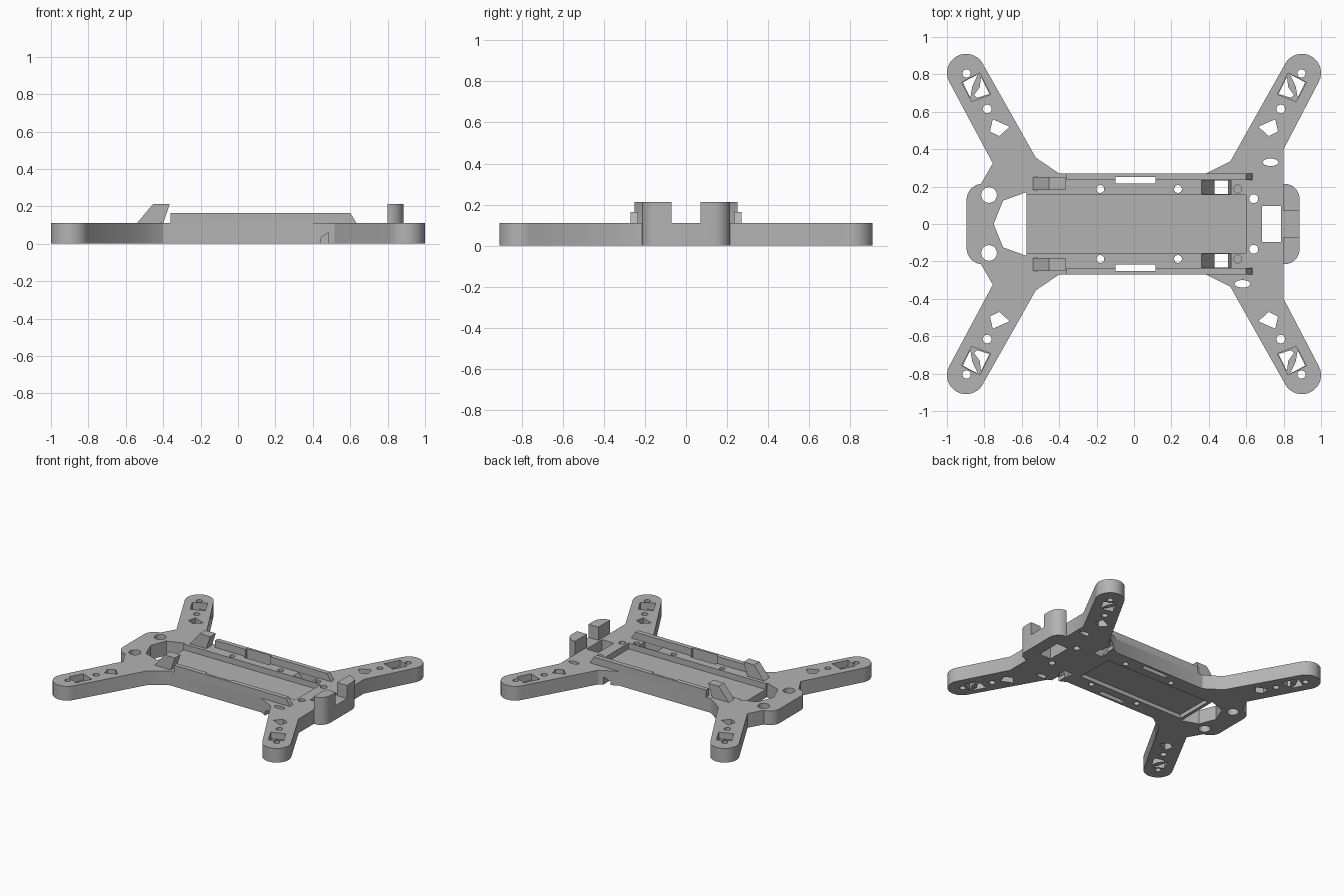
import bpy, bmesh, math

if "Cube" in bpy.data.objects:
    bpy.data.objects.remove(bpy.data.objects["Cube"], do_unlink=True)

grey = bpy.data.materials.new("plain_grey")
grey.use_nodes = True
grey.diffuse_color = (0.45, 0.45, 0.45, 1)
grey.node_tree.nodes["Principled BSDF"].inputs["Base Color"].default_value = (0.45, 0.45, 0.45, 1)

THICK = 0.11


def arc(cx, cy, r, a0, a1, n=16, ry=None):
    angles = [math.radians(a0 + (a1 - a0) * i / n) for i in range(n + 1)]
    return [(cx + r * math.cos(a), cy + (ry or r) * math.sin(a)) for a in angles]


def ring(cx, cy, r, ry=None):
    return arc(cx, cy, r, 0, 360, 24, ry)[:-1]


def rect(x0, x1, y0, y1):
    return [(x0, y0), (x1, y0), (x1, y1), (x0, y1)]


def mirror(points, sx, sy):
    return [(x * sx, y * sy) for x, y in points]


def prism(bm, points, lo, hi, axis="z"):
    """Extrude a 2D profile along z, or an x-z profile along y."""
    place = (lambda p, h: (p[0], p[1], h)) if axis == "z" else (lambda p, h: (p[0], h, p[1]))
    a = [bm.verts.new(place(p, lo)) for p in points]
    b = [bm.verts.new(place(p, hi)) for p in points]
    n = len(points)
    faces = [bm.faces.new(a), bm.faces.new(b)]
    faces += [bm.faces.new((a[i], a[(i + 1) % n], b[(i + 1) % n], b[i])) for i in range(n)]
    bmesh.ops.recalc_face_normals(bm, faces=faces)


def make(name, bm):
    mesh = bpy.data.meshes.new(name)
    bm.to_mesh(mesh)
    bm.free()
    mesh.materials.append(grey)
    obj = bpy.data.objects.new(name, mesh)
    bpy.context.collection.objects.link(obj)
    return obj


def solid(name, points, lo, hi, axis="z"):
    bm = bmesh.new()
    prism(bm, points, lo, hi, axis)
    return make(name, bm)


def activate(obj):
    bpy.ops.object.select_all(action="DESELECT")
    obj.select_set(True)
    bpy.context.view_layer.objects.active = obj


def cut(obj, cutter):
    activate(obj)
    mod = obj.modifiers.new("cut", "BOOLEAN")
    mod.operation = "DIFFERENCE"
    mod.solver = "EXACT"
    mod.object = cutter
    bpy.ops.object.modifier_apply(modifier=mod.name)


# Frame outline: one half, then its mirror image
half = arc(0.805, 0.135, 0.08, 0, 90, 8) + [(0.8, 0.215), (0.8, 0.4)]
half += arc(0.898, 0.808, 0.102, -28, 152)
half += [(0.515, 0.335), (0.385, 0.27), (-0.4, 0.27), (-0.525, 0.355)]
half += arc(-0.898, 0.808, 0.102, 28, 208)
half += [(-0.755, 0.325), (-0.815, 0.22)] + arc(-0.81, 0.13, 0.085, 95, 180, 8)
frame = solid("frame", half + mirror(half, 1, -1)[::-1], 0, THICK)

# Holes that go right through
bm = bmesh.new()
through = [
    rect(0.685, 0.785, -0.095, 0.095),
    [(-0.575, 0.17), (-0.70, 0.125), (-0.75, 0), (-0.70, -0.125), (-0.575, -0.17)],
    ring(0.73, 0.33, 0.042, 0.02),
    ring(0.58, -0.32, 0.042, 0.02),
]
arm_holes = [
    ring(0.895, 0.805, 0.022),
    ring(0.785, 0.615, 0.023),
    [(0.665, 0.52), (0.755, 0.56), (0.77, 0.495), (0.72, 0.47)],
    [(0.772, 0.695), (0.818, 0.785), (0.825, 0.73), (0.855, 0.69), (0.84, 0.675)],
    [(0.835, 0.80), (0.915, 0.757), (0.875, 0.675), (0.865, 0.735)],
]
for sx in (-1, 1):
    for sy in (-1, 1):
        through += [mirror(h, sx, sy) for h in arm_holes]
side_holes = [
    ring(-0.775, 0.155, 0.042), ring(-0.18, 0.187, 0.021), ring(0.235, 0.187, 0.021),
    ring(0.64, 0.135, 0.024), rect(-0.1, 0.115, 0.217, 0.252),
]
for sy in (-1, 1):
    through += [mirror(h, 1, sy) for h in side_holes]
    # Sloped strap slots
    slot = [(0.36, 0.111), (0.36, 0.11), (0.43, 0), (0.43, -0.01),
            (0.5, -0.01), (0.52, 0.111)]
    prism(bm, slot, sy * 0.16, sy * 0.232, "y")
for points in through:
    prism(bm, points, -0.1, 0.3)
through_cutter = make("through_cutter", bm)
cut(frame, through_cutter)

# Battery tray, underside recess, motor pockets, blind holes, side notches
bm = bmesh.new()
prism(bm, rect(-0.585, 0.6, -0.155, 0.155), 0.065, 0.3)
prism(bm, rect(-0.55, 0.36, -0.15, 0.15), -0.1, 0.03)
pocket = [(0.825, 0.807), (0.767, 0.693), (0.867, 0.655), (0.922, 0.757)]
for sy in (-1, 1):
    for sx in (-1, 1):
        prism(bm, mirror(pocket, sx, sy), 0.06, 0.3)
    prism(bm, mirror(ring(0.555, 0.187, 0.021), 1, sy), 0.04, 0.3)
    notch = [(0.44, -0.01), (0.44, 0.03), (0.485, 0.06), (0.485, -0.01)]
    prism(bm, notch, sy * 0.2, sy * 0.4, "y")
pocket_cutter = make("pocket_cutter", bm)
cut(frame, pocket_cutter)

# Raised parts on each side
parts = [frame]
for side, s in (("left", 1), ("right", -1)):
    rail = solid(side + "_side_rail",
                 [(-0.36, 0.1), (0.64, 0.1), (0.6, 0.165), (-0.36, 0.165)],
                 s * 0.234, s * 0.27, "y")
    cut(rail, through_cutter)
    clip = solid(side + "_clip",
                 [(-0.54, 0.1), (-0.54, THICK), (-0.455, 0.212), (-0.365, 0.212),
                  (-0.40, THICK), (-0.40, 0.1)],
                 s * 0.182, s * 0.25, "y")
    post = [(0.80, 0.07), (0.885, 0.07)] + arc(0.805, 0.135, 0.08, 0, 90, 8) + [(0.80, 0.215)]
    block = solid(side + "_end_block", mirror(post, 1, s), 0.1, 0.212)
    parts += [rail, clip, block]

for cutter in (through_cutter, pocket_cutter):
    bpy.data.objects.remove(cutter, do_unlink=True)

for part in parts:
    activate(part)
    bpy.ops.object.shade_smooth_by_angle(angle=math.radians(30))
